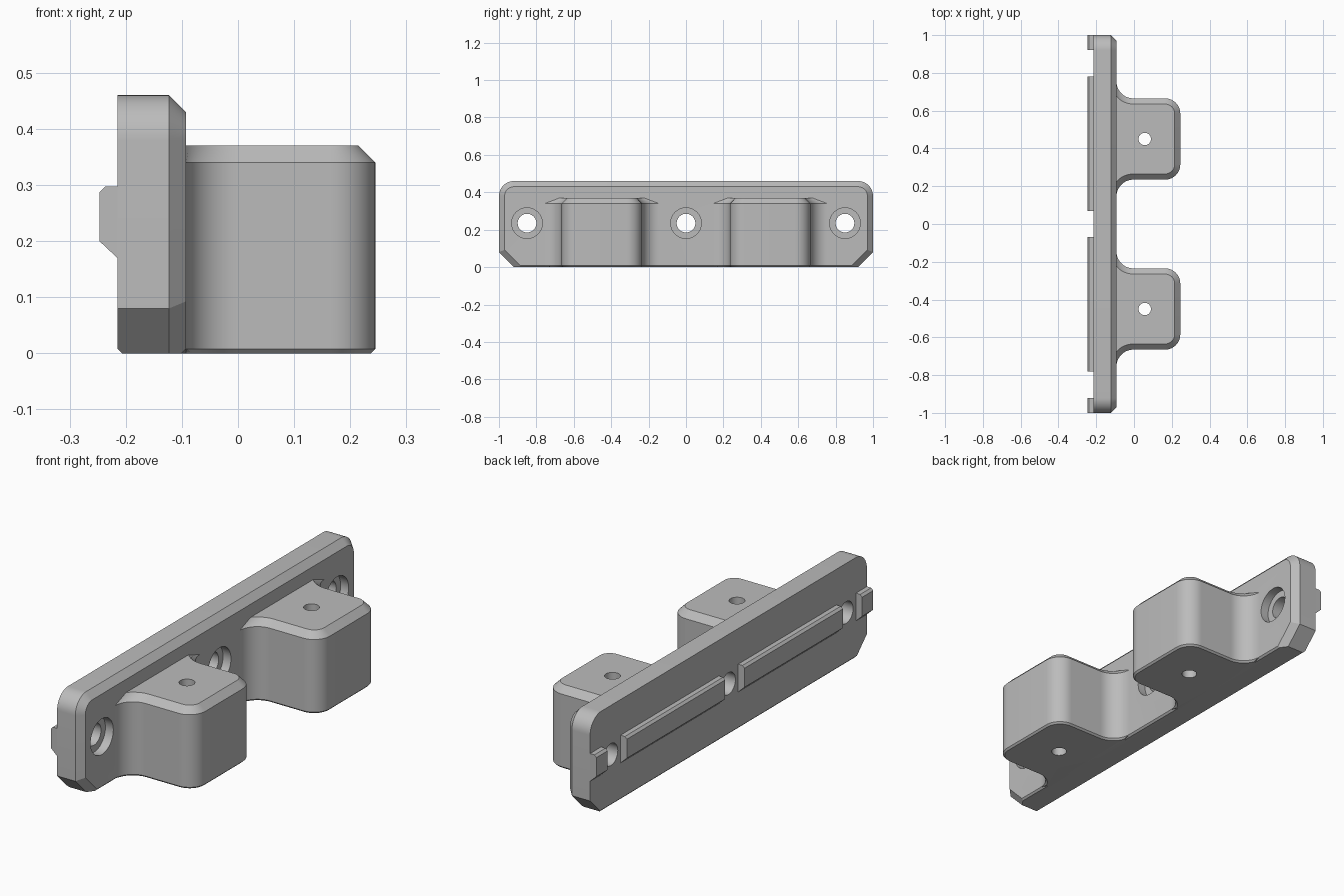
import bpy, bmesh
from math import sin, cos, pi, acos, radians
from mathutils import Matrix

cube = bpy.data.objects.get("Cube")
if cube:
    bpy.data.objects.remove(cube, do_unlink=True)

grey = bpy.data.materials.new("plain grey")
grey.use_nodes = True
colour = (0.5, 0.5, 0.5, 1)
grey.diffuse_color = colour
grey.node_tree.nodes["Principled BSDF"].inputs["Base Color"].default_value = colour

BACK, FACE, FRONT = -0.215, -0.093, 0.245
HEIGHT, BEVEL, SMALL = 0.46, 0.03, 0.008
BLOCK_Y, HOLE_Z = 0.45, 0.235


def make_object(name, bm):
    bmesh.ops.recalc_face_normals(bm, faces=bm.faces)
    mesh = bpy.data.meshes.new(name)
    bm.to_mesh(mesh)
    bm.free()
    mesh.materials.append(grey)
    ob = bpy.data.objects.new(name, mesh)
    bpy.context.collection.objects.link(ob)
    return ob


def loft(name, loops):
    """Solid skinned through closed loops with equal point counts."""
    bm = bmesh.new()
    rings = [[bm.verts.new(p) for p in loop] for loop in loops]
    n = len(rings[0])
    for a, b in zip(rings, rings[1:]):
        for i in range(n):
            j = (i + 1) % n
            bm.faces.new((a[i], a[j], b[j], b[i]))
    bm.faces.new(rings[0])
    bm.faces.new(rings[-1])
    return make_object(name, bm)


def arc(cx, cy, r, start, end, steps=12):
    angles = [start + (end - start) * i / steps for i in range(steps + 1)]
    return [(cx + r * cos(a), cy + r * sin(a)) for a in angles]


def mirrored(half):
    return half + [(u, -v) for u, v in reversed(half)]


def combine(target, tool, operation):
    mod = target.modifiers.new(operation.title(), 'BOOLEAN')
    mod.operation, mod.object, mod.solver = operation, tool, 'EXACT'
    bpy.context.view_layer.objects.active = target
    bpy.ops.object.modifier_apply(modifier=mod.name)
    bpy.data.objects.remove(tool, do_unlink=True)


def cylinder(radius, depth, location, along_x):
    bm = bmesh.new()
    turn = Matrix.Rotation(pi / 2 if along_x else 0, 4, 'Y')
    bmesh.ops.create_cone(bm, cap_ends=True, segments=40, radius1=radius,
                          radius2=radius, depth=depth,
                          matrix=Matrix.Translation(location) @ turn)
    return make_object("hole_cutter", bm)


# Back plate: rounded top corners, clipped bottom corners, bevelled face
def plate_loop(x, inset, low):
    half = [(low, 0.92 - inset * 1.414 + low), (0.08 + inset * 0.414, 1 - inset)]
    half += arc(HEIGHT - 0.08, 0.92, 0.08 - inset, pi / 2, 0)
    return [(x, y, z) for z, y in mirrored(half)]


plate = loft("mounting_bracket", [
    plate_loop(BACK, 0, SMALL), plate_loop(BACK + SMALL, 0, 0),
    plate_loop(FACE - BEVEL, 0, 0), plate_loop(FACE - SMALL, BEVEL - SMALL, 0),
    plate_loop(FACE, BEVEL, SMALL)])


# Blocks: rounded front corners and concave fillets flowing into the plate
def block_loop(z, inset, side):
    fillet, corner, half_width = 0.09, 0.08, 0.215
    r = fillet + inset
    start = -acos(fillet / r)
    flare = arc(FACE + fillet, half_width + fillet, r, -pi - start, -pi / 2)
    half = [(FACE - 0.05, flare[0][1])] + flare
    half += arc(FRONT - corner, half_width - corner, corner - inset, pi / 2, 0)
    return [(x, y + side * BLOCK_Y, z) for x, y in mirrored(half)]


for side in (-1, 1):
    block = loft("block", [
        block_loop(0, SMALL, side), block_loop(SMALL, 0, side),
        block_loop(0.34, 0, side), block_loop(0.37, BEVEL, side)])
    combine(plate, block, 'UNION')

# Vertical holes through the blocks
for side in (-1, 1):
    combine(plate, cylinder(0.033, 1, (0.057, side * BLOCK_Y, 0.2), False), 'DIFFERENCE')

# Counterbored screw holes through the plate
for y in (-0.85, 0, 0.85):
    combine(plate, cylinder(0.05, 0.4, (-0.15, y, HOLE_Z), True), 'DIFFERENCE')
    combine(plate, cylinder(0.082, 0.08, (FACE, y, HOLE_Z), True), 'DIFFERENCE')

# Locating rails on the rear of the plate
profile = [(BACK + 0.005, 0.297), (-0.237, 0.297), (-0.247, 0.287),
           (-0.247, 0.2), (BACK, 0.17), (BACK + 0.005, 0.17)]
rails = []
for side, label in ((-1, "right"), (1, "left")):
    for part, y0, y1 in (("long_rail", 0.07, 0.78), ("end_rail", 0.92, 1)):
        rails.append(loft(f"{label}_{part}", [
            [(x, side * y, z) for x, z in profile] for y in (y0, y1)]))

bpy.ops.object.select_all(action='DESELECT')
plate.select_set(True)
bpy.context.view_layer.objects.active = plate
bpy.ops.object.shade_smooth_by_angle(angle=radians(25))
